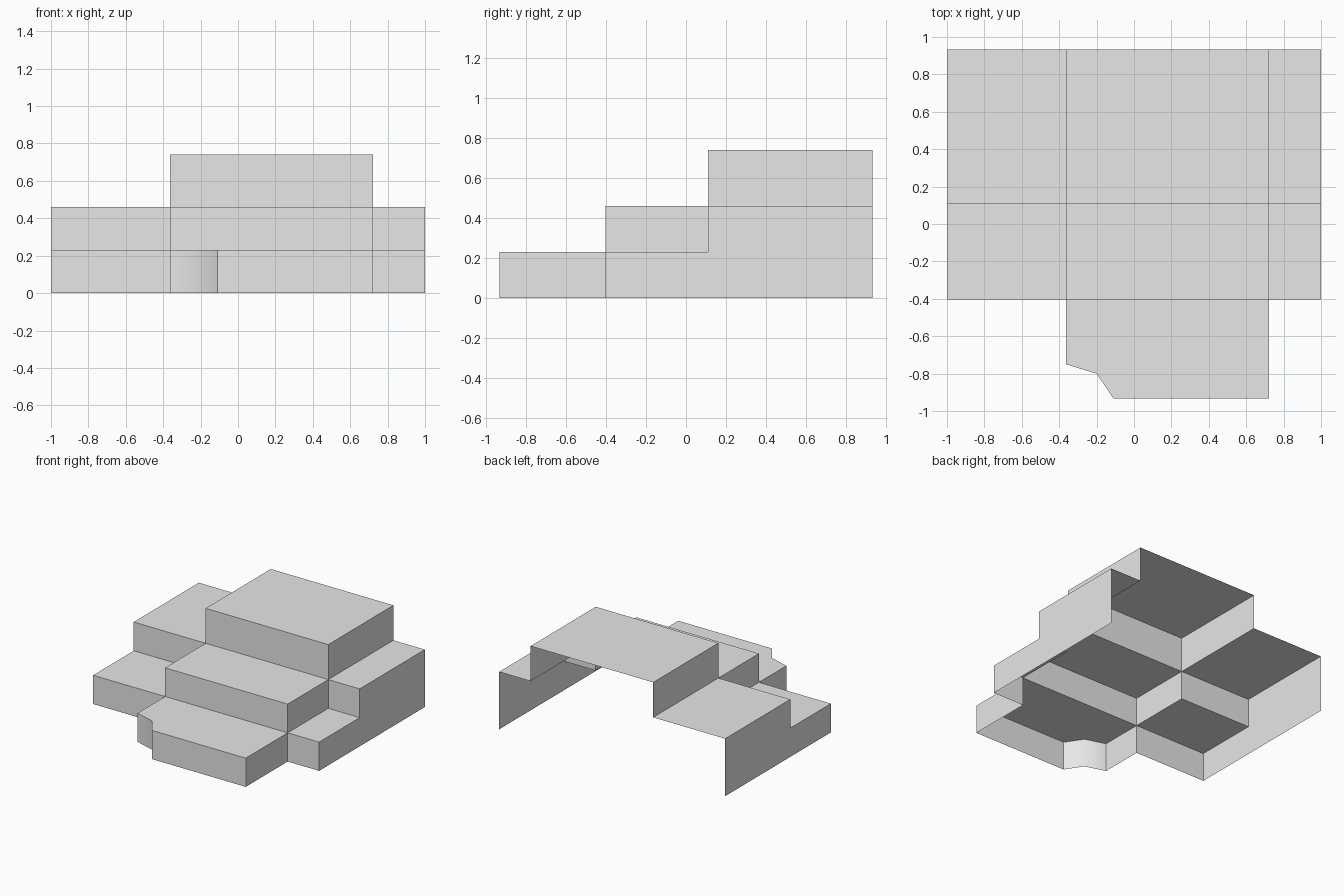
import bpy, bmesh
from mathutils import Vector

if "Cube" in bpy.data.objects:
    bpy.data.objects.remove(bpy.data.objects["Cube"])

# Key dimensions: column and row lines, step height levels
XL, X1, X2, XR = -1.0, -0.363, 0.722, 1.0
Y = [-0.933, -0.403, 0.11, 0.933]
Z = [0.0, 0.23, 0.46, 0.74]

grey = bpy.data.materials.new("plain grey")
grey.diffuse_color = (0.8, 0.8, 0.8, 1)
grey.use_nodes = True
grey.node_tree.nodes["Principled BSDF"].inputs["Base Color"].default_value = grey.diffuse_color


def face(bm, pts, normal, smooth=False):
    """Add a polygon facing along the given direction."""
    f = bm.faces.new([bm.verts.new(p) for p in pts])
    f.normal_update()
    if f.normal.dot(Vector(normal)) < 0:
        f.normal_flip()
    f.smooth = smooth


def finish(bm, name):
    bmesh.ops.remove_doubles(bm, verts=bm.verts, dist=1e-4)
    mesh = bpy.data.meshes.new(name)
    bm.to_mesh(mesh)
    bm.free()
    mesh.materials.append(grey)
    bpy.context.collection.objects.link(bpy.data.objects.new(name, mesh))


def step(bm, x0, x1, y0, y1, z0, z1):
    """One open step: front riser and flat tread."""
    face(bm, [(x0, y0, z0), (x1, y0, z0), (x1, y0, z1), (x0, y0, z1)], (0, -1, 0))
    face(bm, [(x0, y0, z1), (x1, y0, z1), (x1, y1, z1), (x0, y1, z1)], (0, 0, 1))


def side(bm, x, y0, y1, z0, z1, nx):
    face(bm, [(x, y0, z0), (x, y1, z0), (x, y1, z1), (x, y0, z1)], (nx, 0, 0))


# Low front landing with a notched left corner
bm = bmesh.new()
outline = [(X1, Y[1]), (X1, -0.75), (-0.2, -0.8), (-0.11, Y[0]),
           (X2, Y[0]), (X2, Y[1])]
face(bm, [(x, y, Z[1]) for x, y in outline], (0, 0, 1))
for i, (a, b) in enumerate(zip(outline, outline[1:])):
    out = (b[1] - a[1], a[0] - b[0], 0)
    face(bm, [(*a, 0), (*b, 0), (*b, Z[1]), (*a, Z[1])], out, smooth=i in (1, 2))
finish(bm, "front_landing")

# Two raised central steps, open underneath and at the back
for i, name in ((1, "middle_step"), (2, "top_step")):
    bm = bmesh.new()
    step(bm, X1, X2, Y[i], Y[i + 1], Z[i], Z[i + 1])
    side(bm, X1, Y[i], Y[i + 1], Z[i], Z[i + 1], -1)
    side(bm, X2, Y[i], Y[i + 1], Z[i], Z[i + 1], 1)
    finish(bm, name)

# Stepped side wings with a full-height outer wall
for name, x0, x1, outer, nx in (("left_wing", XL, X1, XL, -1),
                                ("right_wing", X2, XR, XR, 1)):
    bm = bmesh.new()
    for i in (1, 2):
        step(bm, x0, x1, Y[i], Y[i + 1], Z[i - 1], Z[i])
    profile = [(Y[1], 0), (Y[3], 0), (Y[3], Z[2]), (Y[2], Z[2]),
               (Y[2], Z[1]), (Y[1], Z[1])]
    face(bm, [(outer, y, z) for y, z in profile], (nx, 0, 0))
    finish(bm, name)
